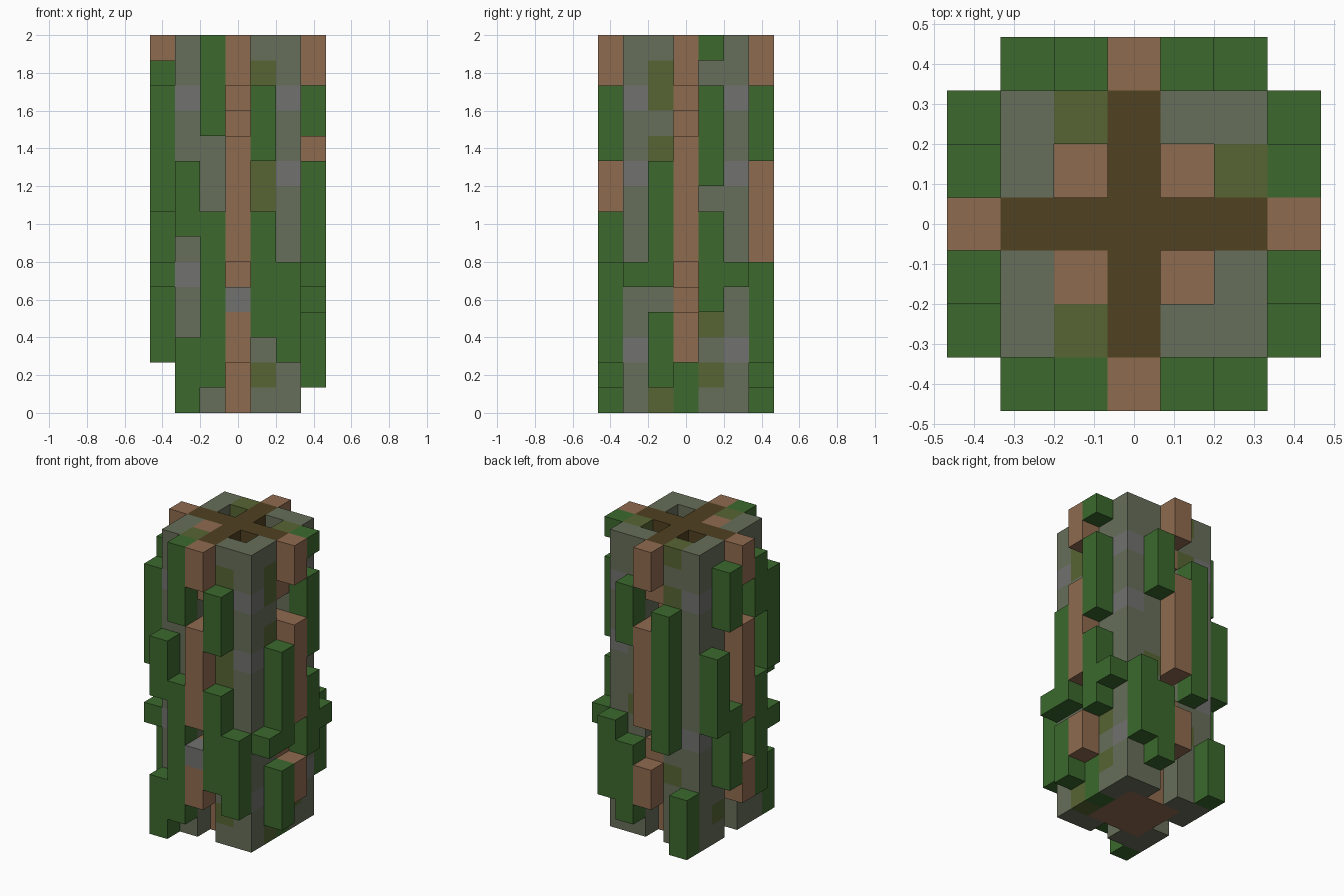
import bpy
import bmesh
from mathutils import Vector

if "Cube" in bpy.data.objects:
    bpy.data.objects.remove(bpy.data.objects["Cube"], do_unlink=True)

CELL = 2 / 15      # edge of one block
TOP = 14           # highest block layer


def material(name, colour):
    mat = bpy.data.materials.new(name)
    mat.use_nodes = True
    mat.diffuse_color = (*colour, 1)
    bsdf = next(n for n in mat.node_tree.nodes if n.type == 'BSDF_PRINCIPLED')
    bsdf.inputs["Base Color"].default_value = (*colour, 1)
    bsdf.inputs["Roughness"].default_value = 0.9
    return mat


MATS = {
    "stone": material("mossy stone", (0.136, 0.156, 0.102)),
    "grey": material("plain grey stone", (0.165, 0.168, 0.162)),
    "moss": material("moss patch", (0.095, 0.130, 0.034)),
    "bark": material("brown bark", (0.275, 0.147, 0.078)),
    "heart": material("dark heartwood", (0.080, 0.053, 0.015)),
    "vine": material("green vine", (0.045, 0.141, 0.027)),
}
SLOTS = list(MATS)
blocks = {}        # (x, y, layer) -> (part, colour)


def column(part, colour, x, y, first, last):
    for k in range(first, last + 1):
        blocks[x, y, k] = (part, colour)


def recolour(colour, x, y, *layers):
    for k in layers:
        part, _ = blocks[x, y, k]
        blocks[x, y, k] = (part, colour)


# Inner trunk, with three of its corner shafts open at the top
for x in (-1, 0, 1):
    for y in (-1, 0, 1):
        shaft = x and y and (x, y) != (-1, -1)
        column("trunk", "bark", x, y, 0, TOP - 2 if shaft else TOP)

# Stone wall: four L-shaped corners around the trunk
for sx in (-1, 1):
    for sy in (-1, 1):
        for x, y in ((2, 2), (1, 2), (2, 1)):
            column("stone_wall", "stone", sx * x, sy * y, 0, TOP)
        recolour("grey", 2 * sx, 2 * sy, 12)

# Plain grey stones lower in the corners
for sy in (-1, 1):
    recolour("grey", 2, 2 * sy, 2, 9)
    recolour("grey", -2, 2 * sy, 5)

# Moss patches on the wall
recolour("moss", 1, -2, 1, 8, 9, 13)
recolour("moss", 2, -1, 0, 10, 12, 13)
recolour("moss", 2, 1, 1, 3, TOP)
recolour("moss", -1, 2, 3, 12, TOP)
recolour("moss", -1, -2, TOP)
recolour("moss", -2, 1, 1, 8)
recolour("moss", -2, -1, 9)
recolour("moss", 1, 2, 6)

# Timber arms between the corners, and raised bark strips on each side
for dx, dy in ((1, 0), (-1, 0), (0, 1), (0, -1)):
    for first, last in ((2, 4), (6, 10), (12, TOP)):
        column("timber_arms", "bark", 2 * dx, 2 * dy, first, last)
    for first, last in ((2, 3), (6, 10), (13, TOP)):
        column("bark_strips", "bark", 3 * dx, 3 * dy, first, last)

# Dark cross of heartwood on top
for i in range(-2, 3):
    recolour("heart", i, 0, TOP)
    recolour("heart", 0, i, TOP)

# Single stone set over the lower front strip, and a vine in the left foot
column("front_stone", "grey", 0, -3, 4, 4)
column("left_foot_vine", "vine", 2, 0, 0, 1)

# Hanging vines: position along the side -> runs of layers
VINES = {
    "front_vines": (lambda a: (a, -3), {
        -2: [(0, 2), (7, 9)], -1: [(1, 7), (11, TOP)],
        1: [(3, 7), (10, 12)], 2: [(2, 5)]}),
    "back_vines": (lambda a: (a, 3), {
        -2: [(0, 2)], -1: [(5, 11)],
        1: [(1, 4), (10, 12)], 2: [(2, 5)]}),
    "left_vines": (lambda a: (3, a), {
        -2: [(5, 5)], -1: [(1, 3), (5, 9)],
        1: [(4, 7), (9, 12), (TOP, TOP)], 2: [(5, 5)]}),
    "right_vines": (lambda a: (-3, a), {
        -2: [(5, 5), (8, 12)], -1: [(2, 7), (11, 13)],
        1: [(3, 6), (11, 13)], 2: [(6, 9)]}),
}
for part, (place, runs) in VINES.items():
    for along, spans in runs.items():
        for first, last in spans:
            column(part, "vine", *place(along), first, last)


# Turn each part's exposed block faces into one mesh
def build(part):
    bm = bmesh.new()
    for (x, y, k), (owner, colour) in blocks.items():
        if owner != part:
            continue
        centre = Vector((x, y, k + 0.5)) * CELL
        for axis in range(3):
            for sign in (-1, 1):
                n = [0, 0, 0]
                n[axis] = sign
                if (x + n[0], y + n[1], k + n[2]) in blocks:
                    continue
                normal = Vector(n)
                u = Vector((n[1], n[2], n[0]))
                v = normal.cross(u)
                half = CELL / 2
                corners = [(-1, -1), (1, -1), (1, 1), (-1, 1)]
                face = bm.faces.new([
                    bm.verts.new(centre + (normal + a * u + b * v) * half)
                    for a, b in corners])
                face.material_index = SLOTS.index(colour)
    bmesh.ops.remove_doubles(bm, verts=bm.verts[:], dist=0.001)
    bmesh.ops.dissolve_limit(bm, angle_limit=0.01, verts=bm.verts[:],
                             edges=bm.edges[:], delimit={'MATERIAL'})
    mesh = bpy.data.meshes.new(part)
    bm.to_mesh(mesh)
    bm.free()
    for mat in MATS.values():
        mesh.materials.append(mat)
    bpy.context.collection.objects.link(bpy.data.objects.new(part, mesh))


for part in sorted({owner for owner, _ in blocks.values()}):
    build(part)
